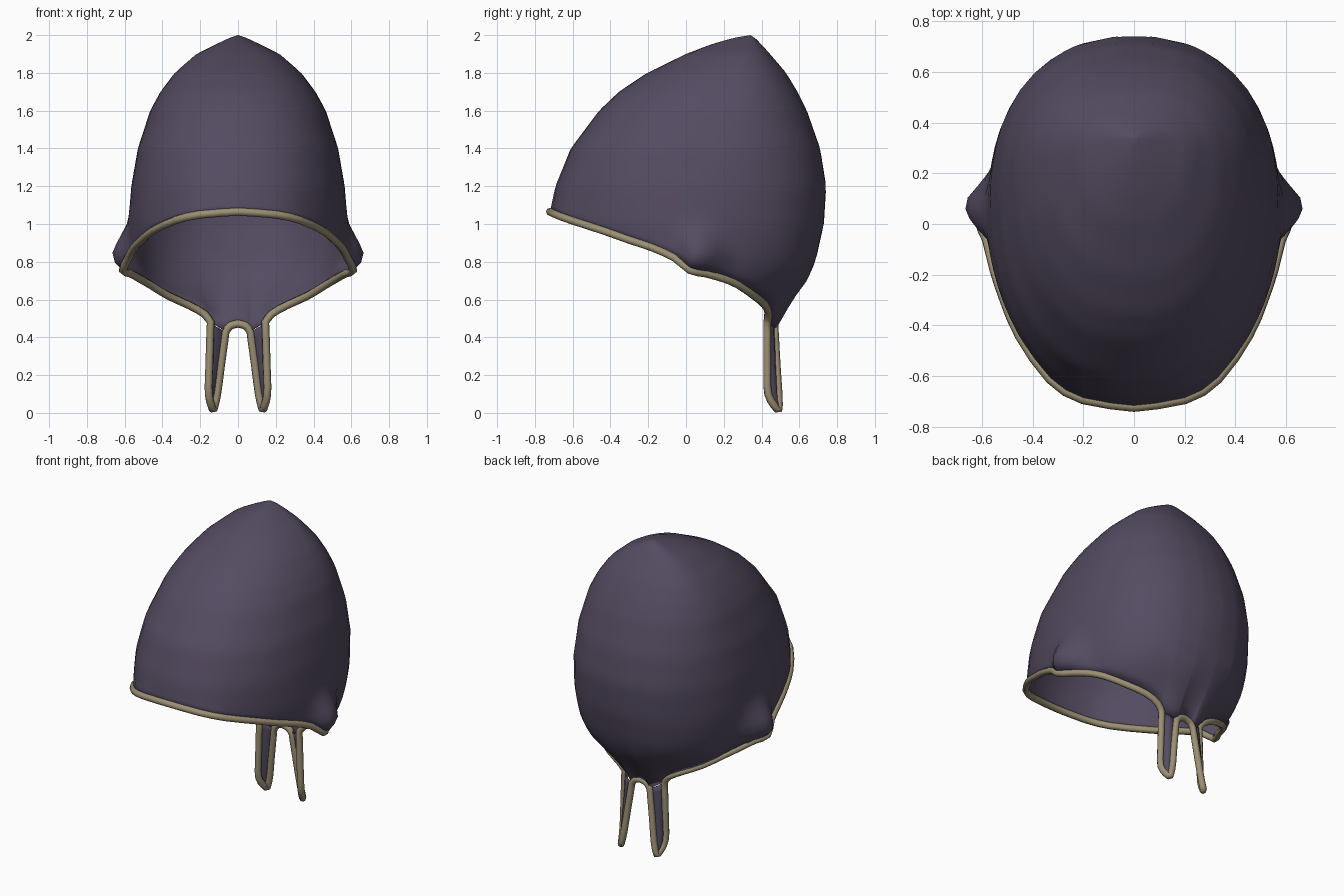
import bpy, bmesh, math
from mathutils import Vector

if "Cube" in bpy.data.objects:
    bpy.data.objects.remove(bpy.data.objects["Cube"])


def material(name, rgb):
    m = bpy.data.materials.new(name)
    m.diffuse_color = (*rgb, 1)
    m.use_nodes = True
    m.node_tree.nodes["Principled BSDF"].inputs["Base Color"].default_value = m.diffuse_color
    return m


PURPLE = material("dusky purple cloth", (0.088, 0.07, 0.118))
TAN = material("tan cord", (0.33, 0.28, 0.175))

# Half of the face opening, from the brow round the cheek to the nape
RIM = [(0, -.72, 1.065), (.2, -.69, 1.05), (.33, -.61, 1.02), (.45, -.44, .965),
       (.51, -.3, .915), (.55, -.18, .875), (.58, -.06, .82), (.61, .02, .755),
       (.57, .1, .738), (.52, .2, .71), (.46, .28, .675), (.37, .36, .62),
       (.26, .42, .57), (.18, .435, .525), (.145, .43, .48)]
ARCH = [(.065, .47, .43), (.042, .47, .46), (0, .47, .472)]
# Edges of one hanging tie
TIE_OUT = [(.145, .43, .48), (.152, .43, .25), (.155, .435, .1), (.135, .48, .021)]
TIE_IN = [(.065, .47, .43), (.09, .48, .25), (.11, .49, .1), (.128, .492, .021)]

# Horizontal sections: height, half width, front y, middle y, back y
SECTIONS = [(.47, .45, -.73, .05, .47), (.6, .52, -.73, .05, .56), (.7, .575, -.73, .05, .64),
            (.8, .583, -.73, .05, .685), (1, .58, -.73, .05, .73), (1.2, .565, -.69, .1, .742),
            (1.4, .53, -.61, .14, .71), (1.6, .465, -.46, .19, .64), (1.7, .41, -.355, .22, .59),
            (1.8, .335, -.205, .25, .53), (1.9, .22, 0, .29, .445), (1.95, .12, .13, .315, .4),
            (1.985, .045, .25, .33, .365), (2, 0, .34, .34, .34)]
POWER = 2.25
ROWS = 36


def section(z):
    for a, b in zip(SECTIONS, SECTIONS[1:]):
        if z <= b[0]:
            t = (z - a[0]) / (b[0] - a[0])
            return [p + (q - p) * t for p, q in zip(a[1:], b[1:])]
    return SECTIONS[-1][1:]


def on_section(angle, z):
    w, front, mid, back = section(z)
    s, c = abs(math.sin(angle)), math.cos(angle)
    r = mid - front if c > 0 else back - mid
    return Vector((w * s ** (2 / POWER),
                   mid - math.copysign(r * abs(c) ** (2 / POWER), c), z))


def angle_of(p):
    w, front, mid, back = section(p.z)
    v = mid - p.y
    r = mid - front if v > 0 else back - mid
    return math.atan2((p.x / w) ** (POWER / 2),
                      math.copysign((abs(v) / r) ** (POWER / 2), v))


def smooth(points, steps=2):
    """Catmull-Rom resampling of an open path."""
    p = [Vector(q) for q in points]
    out = []
    for i in range(len(p) - 1):
        a, b, c, d = p[max(i - 1, 0)], p[i], p[i + 1], p[min(i + 2, len(p) - 1)]
        for k in range(steps):
            t = k / steps
            out.append(0.5 * (2 * b + (c - a) * t + (2 * a - 5 * b + 4 * c - d) * t * t
                              + (3 * b - a - 3 * c + d) * t ** 3))
    return out + [p[-1]]


def flip(p):
    return Vector((-p.x, p.y, p.z))


def finish(bm, name, thickness):
    bmesh.ops.remove_doubles(bm, verts=bm.verts, dist=1e-4)
    bmesh.ops.recalc_face_normals(bm, faces=bm.faces)
    me = bpy.data.meshes.new(name)
    bm.to_mesh(me)
    bm.free()
    ob = bpy.data.objects.new(name, me)
    bpy.context.collection.objects.link(ob)
    me.materials.append(PURPLE)
    me.polygons.foreach_set("use_smooth", [True] * len(me.polygons))
    solid = ob.modifiers.new("cloth thickness", "SOLIDIFY")
    solid.thickness = thickness
    solid.offset = -1
    return ob


def add_grid(bm, columns):
    grid = [[bm.verts.new(p) for p in col] for col in columns]
    for a, b in zip(grid, grid[1:]):
        for i in range(len(a) - 1):
            bm.faces.new((a[i], b[i], b[i + 1], a[i + 1]))


# Hood: columns rise from the rim to the peak
def column(rim):
    angle = angle_of(rim)
    shift = rim - on_section(angle, rim.z)
    points = []
    for i in range(ROWS + 1):
        t = 1 - (1 - i / ROWS) ** 1.5
        z = rim.z + (2 - rim.z) * t
        fade = max(0, 1 - (z - rim.z) / 0.4) ** 2
        p = on_section(angle, z) + shift * fade
        # Pointed ear bump
        d = math.hypot((p.y - .085) / .15, (z - .835) / .18)
        p.x += 0.09 * max(0, 1 - d) * min(1, (z - rim.z) / .06)
        points.append(p)
    return points


half = [column(p) for p in smooth(RIM) + smooth(ARCH)]
bm = bmesh.new()
add_grid(bm, half)
add_grid(bm, [[flip(p) for p in col] for col in half])
finish(bm, "hood", 0.008)

# Ties: narrow strips folded slightly toward the back
for side, name in ((1, "right_tie"), (-1, "left_tie")):
    outer, inner = smooth(TIE_OUT, 4), smooth(TIE_IN, 4)
    fold = [(a + b) / 2 + Vector((.01, .015, 0)) for a, b in zip(outer, inner)]
    cols = [outer, fold, inner]
    if side < 0:
        cols = [[flip(p) for p in c] for c in cols]
    bm = bmesh.new()
    add_grid(bm, cols)
    finish(bm, name, 0.006)

# Cord: one closed piping along the rim, down and up each tie, over the nape
path = smooth(RIM) + smooth(TIE_OUT, 3)[1:] + smooth(TIE_IN, 3)[::-1] + smooth(ARCH, 3)[1:]
path += [flip(p) for p in path[-2:0:-1]]
cu = bpy.data.curves.new("cord_trim", "CURVE")
cu.dimensions = "3D"
cu.bevel_depth = 0.021
cu.bevel_resolution = 2
sp = cu.splines.new("POLY")
sp.points.add(len(path) - 1)
for pt, p in zip(sp.points, path):
    pt.co = (*p, 1)
sp.use_cyclic_u = True
sp.use_smooth = True
cu.materials.append(TAN)
cord = bpy.data.objects.new("cord_trim", cu)
bpy.context.collection.objects.link(cord)
bpy.context.view_layer.objects.active = cord
cord.select_set(True)
bpy.ops.object.convert(target="MESH")
